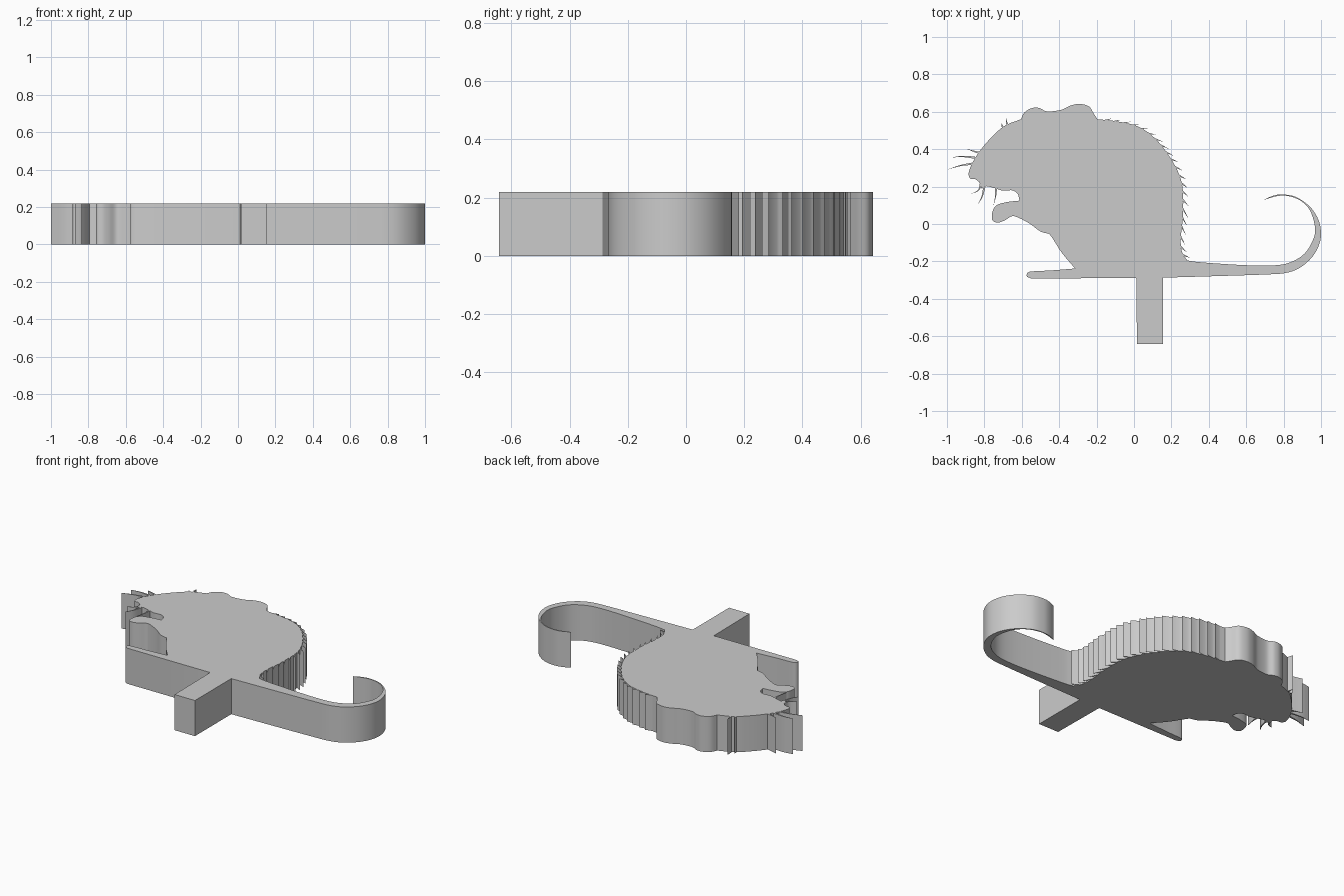
import bpy, bmesh, random
from mathutils import Vector

if "Cube" in bpy.data.objects:
    bpy.data.objects.remove(bpy.data.objects["Cube"])

random.seed(4)
THICK = 0.22
grey = bpy.data.materials.new("plain grey")
grey.diffuse_color = (0.6, 0.6, 0.6, 1)
grey.use_nodes = True
grey.node_tree.nodes["Principled BSDF"].inputs["Base Color"].default_value = grey.diffuse_color


def spline(pts, n=5):
    """Smooth open stroke through the given points."""
    p = [Vector(q) for q in pts]
    p = [2 * p[0] - p[1]] + p + [2 * p[-1] - p[-2]]
    out = []
    for a, b, c, d in zip(p, p[1:], p[2:], p[3:]):
        for k in range(n):
            t = k / n
            out.append(0.5 * (2 * b + (c - a) * t + (2 * a - 5 * b + 4 * c - d) * t * t
                              + (3 * b - a - 3 * c + d) * t ** 3))
    return out + [p[-2]]


def slab(name, outline):
    """Extrude a closed outline from z = 0 up to the full thickness."""
    pts = []
    for q in outline:
        q = Vector(q)
        if not pts or (q - pts[-1]).length > 1e-4:
            pts.append(q)
    if (pts[0] - pts[-1]).length < 1e-4:
        pts.pop()
    bm = bmesh.new()
    face = bm.faces.new([bm.verts.new((x, y, 0)) for x, y in pts])
    top = bmesh.ops.extrude_face_region(bm, geom=[face], use_keep_orig=True)["geom"]
    bmesh.ops.translate(bm, vec=(0, 0, THICK),
                        verts=[v for v in top if isinstance(v, bmesh.types.BMVert)])
    bmesh.ops.recalc_face_normals(bm, faces=bm.faces)
    bmesh.ops.triangulate(bm, faces=[f for f in bm.faces if len(f.verts) > 4])
    me = bpy.data.meshes.new(name)
    bm.to_mesh(me)
    bm.free()
    me.materials.append(grey)
    ob = bpy.data.objects.new(name, me)
    bpy.context.collection.objects.link(ob)
    bpy.ops.object.select_all(action='DESELECT')
    ob.select_set(True)
    bpy.context.view_layer.objects.active = ob
    bpy.ops.object.shade_smooth_by_angle(angle=0.5)
    return ob


def furry(stroke, step=0.044):
    """Add backswept hair tufts along a stroke."""
    out, run = [], 0.0
    for a, b in zip(stroke, stroke[1:]):
        out.append(a)
        run += (b - a).length
        if run > step:
            run = 0.0
            t = (b - a).normalized()
            n = Vector((-t.y, t.x))
            reach = random.uniform(0.035, 0.055)
            flare = 0.012 + 0.016 * min(1, max(0, a.x * 4))
            out += [a + t * reach + n * flare, a + t * 0.012 - n * 0.002]
    return out + [stroke[-1]]


# Body: strokes run clockwise from the nose, corners fall between strokes
head = spline([(-.885, .262), (-.88, .29), (-.86, .335), (-.825, .39), (-.77, .455),
               (-.695, .523), (-.605, .56)])
ears = spline([(-.605, .56), (-.585, .597), (-.545, .62), (-.505, .62), (-.465, .602),
               (-.39, .61), (-.34, .633), (-.29, .642), (-.24, .628), (-.215, .59),
               (-.195, .56)])
back = spline([(-.195, .56), (-.10, .55), (.02, .522), (.11, .46), (.18, .375), (.235, .28),
               (.26, .19), (.262, .05), (.25, -.08), (.257, -.15), (.285, -.195)], 12)
foot = spline([(-.55, -.291), (-.573, -.28), (-.568, -.26), (-.54, -.253), (-.44, -.248),
               (-.315, -.238)])
belly = spline([(-.315, -.238), (-.385, -.155), (-.43, -.085), (-.452, -.053)])
paw = spline([(-.452, -.053), (-.50, -.04), (-.555, 0), (-.61, .03), (-.65, .042),
              (-.69, .02), (-.727, .008), (-.757, .02), (-.757, .065), (-.735, .10),
              (-.68, .117), (-.612, .125)])
jaw = spline([(-.612, .125), (-.622, .16), (-.65, .18), (-.70, .178), (-.74, .19),
              (-.79, .202), (-.815, .19), (-.825, .22), (-.85, .24), (-.875, .242),
              (-.885, .262)])
slab("body", head + ears + furry(back) + [(.155, -.287), (.012, -.289)] + foot + belly + paw + jaw)

# Curled tail: inner edge out to the tip, outer edge back to the body
inner = spline([(.285, -.195), (.36, -.205), (.57, -.219), (.73, -.222), (.83, -.207),
                (.91, -.16), (.957, -.085), (.968, -.02), (.942, .07), (.89, .125),
                (.82, .15), (.76, .148), (.695, .129)])
outer = spline([(.695, .129), (.74, .15), (.79, .158), (.865, .145), (.94, .093),
                (.985, .025), (1, -.05), (.988, -.115), (.95, -.18), (.885, -.235),
                (.81, -.262), (.70, -.27), (.46, -.278), (.155, -.287)])
slab("tail", inner + outer)

# Square stake below the body
slab("stake", [(.012, -.289), (.155, -.287), (.155, -.642), (.016, -.642)])

# Whiskers and brow hairs: thin tapered blades, root, bend and tip
hairs = [((-.865, .322), (-.93, .312), (-1, .29)), ((-.85, .355), (-.92, .361), (-.98, .355)),
         ((-.82, .378), (-.86, .39), (-.895, .402)), ((-.80, .20), (-.813, .145), (-.838, .10)),
         ((-.82, .215), (-.832, .18), (-.872, .16)), ((-.738, .195), (-.74, .15), (-.752, .095)),
         ((-.675, .525), (-.682, .548), (-.684, .57)), ((-.70, .51), (-.705, .528), (-.708, .538))]
for i, (root, bend, tip) in enumerate(hairs):
    mid = spline([root, bend, tip], 4)
    side = (mid[-1] - mid[0]).normalized()
    side = Vector((-side.y, side.x)) * 0.006
    k = len(mid) - 1
    left = [p + side * (1 - j / k) for j, p in enumerate(mid)]
    right = [p - side * (1 - j / k) for j, p in enumerate(mid)]
    slab(f"whisker_{i + 1}", left + right[-2::-1])
